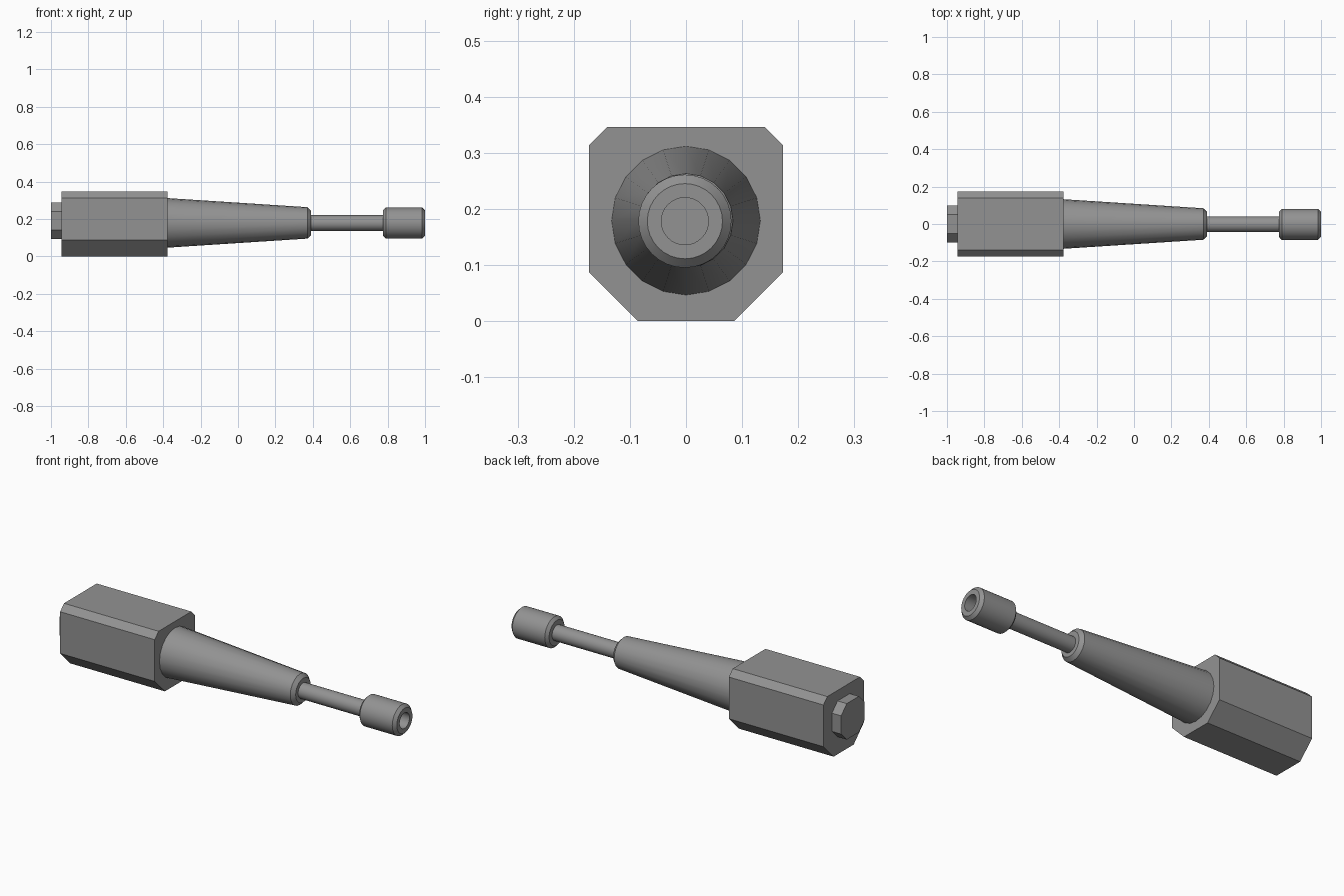
import bpy, bmesh
from math import cos, sin, tau, radians

if "Cube" in bpy.data.objects:
    bpy.data.objects.remove(bpy.data.objects["Cube"])

AXIS_Z = 0.179

# Dark grey for every part
grey = bpy.data.materials.new("dark_grey")
grey.diffuse_color = (0.29, 0.29, 0.29, 1.0)
grey.use_nodes = True
grey.node_tree.nodes["Principled BSDF"].inputs["Base Color"].default_value = grey.diffuse_color


def finish(bm, name, smooth):
    bmesh.ops.recalc_face_normals(bm, faces=bm.faces)
    mesh = bpy.data.meshes.new(name)
    bm.to_mesh(mesh)
    bm.free()
    mesh.materials.append(grey)
    ob = bpy.data.objects.new(name, mesh)
    bpy.context.collection.objects.link(ob)
    if smooth:
        bpy.ops.object.select_all(action='DESELECT')
        ob.select_set(True)
        bpy.context.view_layer.objects.active = ob
        bpy.ops.object.shade_smooth_by_angle(angle=radians(28))
    return ob


def skin(name, rings, smooth):
    """Join equal-sized rings of points and cap both ends."""
    bm = bmesh.new()
    loops = [[bm.verts.new(p) for p in ring] for ring in rings]
    n = len(loops[0])
    for a, b in zip(loops, loops[1:]):
        for i in range(n):
            j = (i + 1) % n
            bm.faces.new((a[i], a[j], b[j], b[i]))
    bm.faces.new(loops[0])
    bm.faces.new(loops[-1])
    return finish(bm, name, smooth)


def lathe(name, profile, sides, y=0.0, z=AXIS_Z):
    """Turn (x, radius) pairs around the long axis."""
    rings = [[(x, y + r * sin(tau * i / sides), z + r * cos(tau * i / sides))
              for i in range(sides)] for x, r in profile]
    return skin(name, rings, True)


def prism(name, x0, x1, half_y, z0, z1, low, high):
    """Box along x with its lower and upper long edges cut off."""
    right = [(half_y - low, z0), (half_y, z0 + low),
             (half_y, z1 - high), (half_y - high, z1)]
    outline = right + [(-y, z) for y, z in reversed(right)]
    return skin(name, [[(x, y, z) for y, z in outline] for x in (x0, x1)], False)


# Blocky handle and the octagonal button on its end
prism("handle_block", -0.945, -0.378, 0.173, 0.0, 0.346, 0.087, 0.033)
prism("end_button", -1.0, -0.94, 0.1, 0.094, 0.289, 0.048, 0.048)

# Tapered sleeve with a bevelled end
lathe("tapered_sleeve", [(-0.385, 0.133), (0.372, 0.084), (0.391, 0.065)], 20)

# Thin shaft
lathe("shaft", [(0.35, 0.042), (0.80, 0.042)], 24, -0.002, 0.178)

# Tip with bevelled rims and a socket
lathe("socket_tip", [(0.775, 0.067), (0.79, 0.083), (0.984, 0.083),
                     (1.0, 0.067), (1.0, 0.042), (0.92, 0.042)], 32, -0.002, 0.178)
